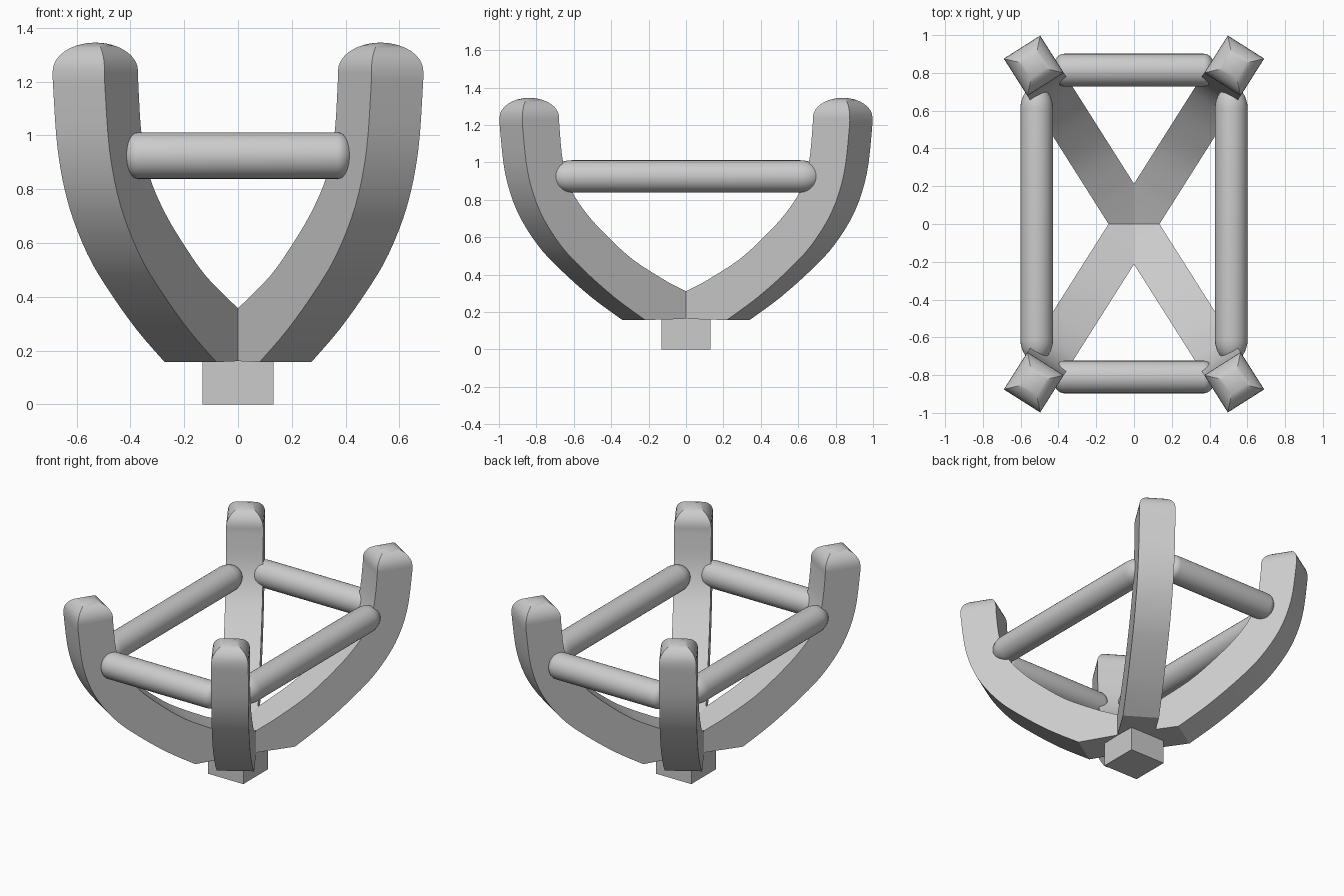
import bpy, bmesh, math
from mathutils import Vector

if "Cube" in bpy.data.objects:
    bpy.data.objects.remove(bpy.data.objects["Cube"])

def loft(name, rings, angle):
    # skin a list of equal-length point rings, closing both ends
    bm = bmesh.new()
    vs = [[bm.verts.new(p) for p in ring] for ring in rings]
    n = len(vs[0])
    for a, b in zip(vs, vs[1:]):
        for i in range(n):
            j = (i + 1) % n
            bm.faces.new((a[i], a[j], b[j], b[i]))
    bm.faces.new(vs[0])
    bm.faces.new(vs[-1])
    bmesh.ops.recalc_face_normals(bm, faces=bm.faces[:])
    me = bpy.data.meshes.new(name)
    bm.to_mesh(me)
    bm.free()
    ob = bpy.data.objects.new(name, me)
    bpy.context.collection.objects.link(ob)
    bpy.ops.object.select_all(action='DESELECT')
    ob.select_set(True)
    bpy.context.view_layer.objects.active = ob
    bpy.ops.object.shade_smooth_by_angle(angle=math.radians(angle))
    return ob

def smooth_path(pts, steps=4):
    # Catmull-Rom through the stations
    out = []
    for i in range(len(pts) - 1):
        p0, p1, p2, p3 = (pts[max(0, min(len(pts) - 1, i + k))] for k in (-1, 0, 1, 2))
        for s in range(steps):
            t = s / steps
            out.append([0.5 * (2*b + (c - a)*t + (2*a - 5*b + 4*c - d)*t*t
                               + (3*b - a - 3*c + d)*t**3)
                        for a, b, c, d in zip(p0, p1, p2, p3)])
    return out + [list(pts[-1])]

# Arm stations: inner radius, inner z, outer radius, outer z
stations = [(.18, .357, .33, .157), (.40, .475, .525, .278), (.57, .605, .724, .428),
            (.70, .725, .868, .56), (.796, .85, .996, .738), (.85, 1.0, 1.072, .94),
            (.872, 1.18, 1.105, 1.18), (.875, 1.24, 1.108, 1.24)]
profile = [(0, .28, 0, .165)] + smooth_path(stations)
HALF = 0.114
D = Vector((.535, .845, 0)).normalized()

def arm(name, sx, sy):
    d = Vector((sx * D.x, sy * D.y, 0))
    n = Vector((-d.y, d.x, 0))
    sections = [(*p, HALF) for p in profile]
    # rounded cap drawing in to a blunt point
    mid, half_r = .9915, .1165
    for k in range(1, 9):
        a = math.radians(k * 11)
        s, z = math.cos(a), 1.24 + .105 * math.sin(a)
        sections.append((mid - half_r * s, z, mid + half_r * s, z, HALF * s))
    rings = []
    for ri, zi, ro, zo, h in sections:
        rings.append([d * ri + n * h + Vector((0, 0, zi)), d * ri - n * h + Vector((0, 0, zi)),
                      d * ro - n * h + Vector((0, 0, zo)), d * ro + n * h + Vector((0, 0, zo))])
    loft(name, rings, 32)

for sx, side in ((-1, "left"), (1, "right")):
    for sy, end in ((-1, "front"), (1, "back")):
        arm(f"{end}_{side}_arm", sx, sy)

# Round-ended crossbars
def bar(name, axis, offset, length, depth, radius=.0865, z=.925, seg=32):
    prof = []
    for k in range(9):
        a = math.radians(3 + 87 * k / 8)
        prof.append((-(length - depth) - depth * math.cos(a), radius * math.sin(a)))
    prof += [(-t, r) for t, r in reversed(prof)]
    rings = []
    for t, r in prof:
        ring = []
        for i in range(seg):
            a = 2 * math.pi * i / seg
            u, w = offset + r * math.cos(a), z + r * math.sin(a)
            ring.append((t, u, w) if axis == 'x' else (u, t, w))
        rings.append(ring)
    loft(name, rings, 40)

bar("front_bar", 'x', -.81, .43, .06)
bar("back_bar", 'x', .815, .43, .06)
bar("left_bar", 'y', -.515, .73, .12)
bar("right_bar", 'y', .515, .73, .12)

# Square foot block
bpy.ops.mesh.primitive_cube_add(size=1, location=(0, 0, .095))
foot = bpy.context.object
foot.name = "foot_block"
foot.scale = (.264, .264, .19)
